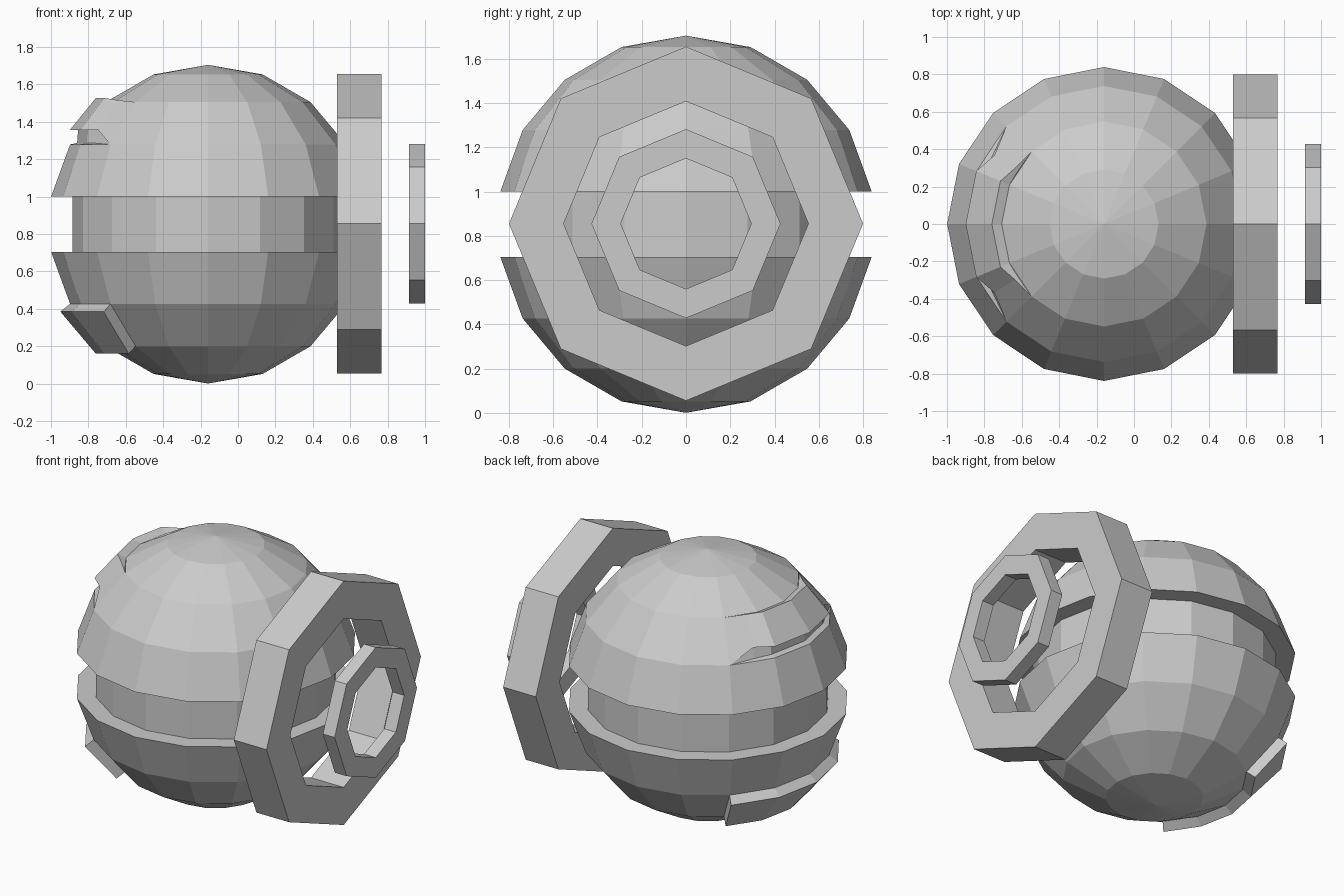
import bpy, bmesh
from math import sin, cos, radians

if "Cube" in bpy.data.objects:
    bpy.data.objects.remove(bpy.data.objects["Cube"])

CX, CZ, R = -0.16, 0.8525, 0.852


def finish(bm, name):
    bmesh.ops.remove_doubles(bm, verts=bm.verts, dist=0.0005)
    bmesh.ops.dissolve_degenerate(bm, edges=bm.edges, dist=0.0003)
    bmesh.ops.recalc_face_normals(bm, faces=bm.faces)
    me = bpy.data.meshes.new(name)
    bm.to_mesh(me)
    bm.free()
    ob = bpy.data.objects.new(name, me)
    bpy.context.collection.objects.link(ob)
    return ob


def sweep(bm, sections, loop_profile=False, skip=None):
    """Skin (angle, [(r, z), ...]) sections turned about the sphere axis."""
    rows = [[bm.verts.new((CX + r * cos(radians(a)), r * sin(radians(a)), z))
             for r, z in prof] for a, prof in sections]
    n = len(rows[0])
    for i in range(len(rows) - 1):
        for j in range(n if loop_profile else n - 1):
            k = (j + 1) % n
            if not (skip and skip(i, j)):
                bm.faces.new((rows[i][j], rows[i + 1][j],
                              rows[i + 1][k], rows[i][k]))
    return rows


def ring_pt(deg):
    return (R * sin(radians(deg)), CZ + R * cos(radians(deg)))


# Ball: nine 20-degree bands, the middle one sunk in as a groove
top = [ring_pt(d) for d in (0, 20, 40, 60, 80)]
low = [ring_pt(d) for d in (100, 120, 140, 160, 180)]
groove = [(0.725, top[-1][1]), (0.725, low[0][1])]
profile = top + groove + low
bm = bmesh.new()
sweep(bm, [(i * 22.5, profile) for i in range(17)],
      skip=lambda i, j: j == 2 and 6 <= i <= 9)

# Raised brow with a shallow slot under it, faired into the ball at both ends
a, b = top[2], top[3]
brow = [a, (0.60, 1.527), (0.74, 1.355), (0.695, 1.355), (0.70, 1.287), b]
end = [a, a, b, b, b, b]
mid = [(0.54, a[1]), (0.562, 1.515), (0.692, 1.355), (0.672, 1.355),
       (0.70, 1.285), (b[0] * 0.983, b[1])]
sweep(bm, [(135, end), (148, mid), (157.5, brow), (180, brow),
           (202.5, brow), (212, mid), (225, end)])
finish(bm, "ball_body")

# Lower raised pad
pad = [low[1], (0.79, 0.385), (0.60, 0.16), low[2]]
bm = bmesh.new()
rows = sweep(bm, [(135 + 22.5 * i, pad) for i in range(5)], loop_profile=True)
bm.faces.new(rows[0])
bm.faces.new(rows[-1])
finish(bm, "lower_pad")


# Octagonal rings in front of the ball
def octagon_ring(name, x0, x1, outer, inner):
    bm = bmesh.new()
    rows = []
    for i in range(8):
        c, s = cos(radians(45 * i)), sin(radians(45 * i))
        rows.append([bm.verts.new((x, r * c, 0.855 + r * s)) for x, r in
                     ((x0, outer), (x1, outer), (x1, inner), (x0, inner))])
    for i in range(8):
        p, q = rows[i], rows[(i + 1) % 8]
        for j in range(4):
            k = (j + 1) % 4
            bm.faces.new((p[j], q[j], q[k], p[k]))
    finish(bm, name)


octagon_ring("large_ring", 0.53, 0.767, 0.80, 0.553)
octagon_ring("small_ring", 0.915, 1.0, 0.427, 0.295)
